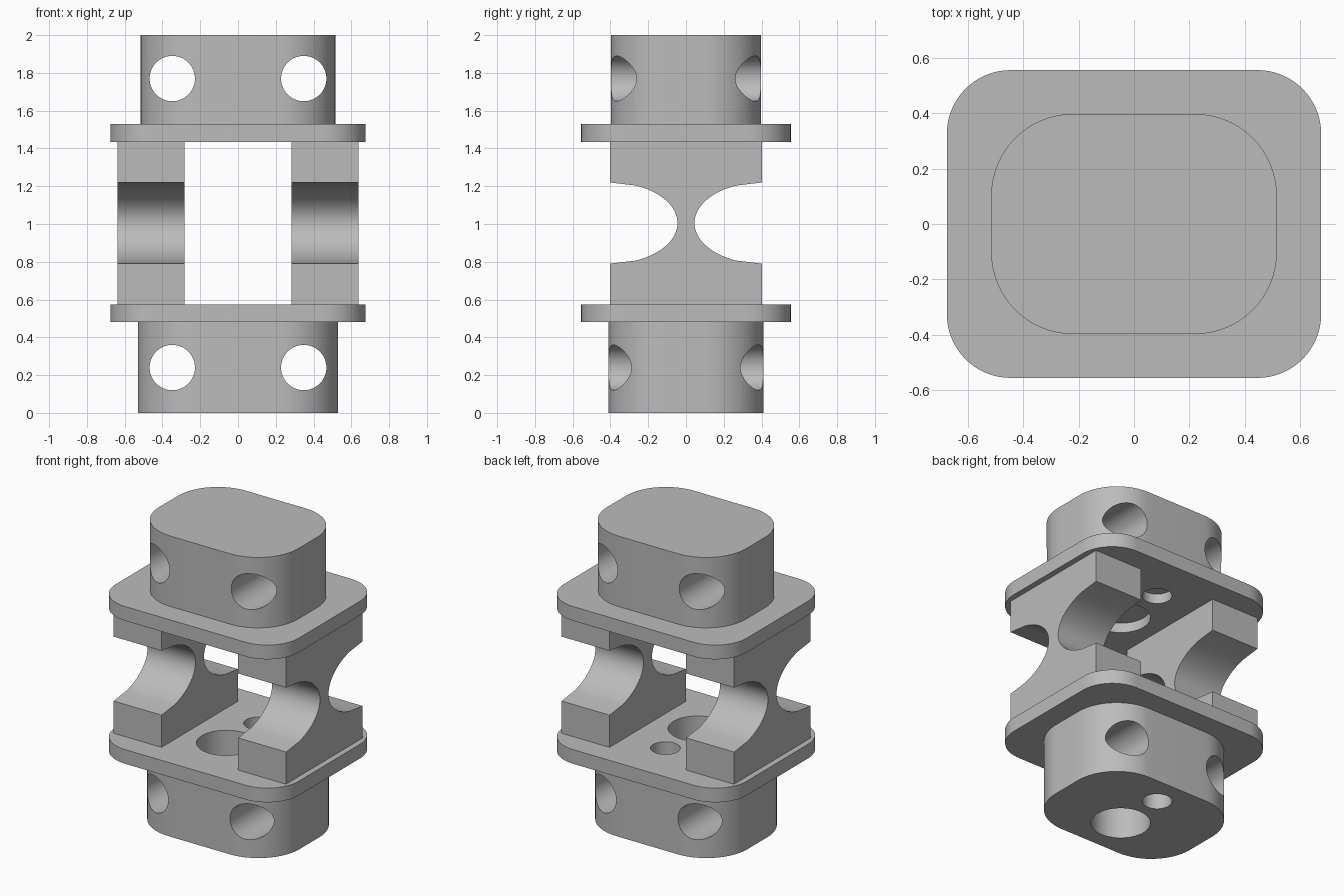
import bpy
import bmesh
from math import sin, cos, pi, radians
from mathutils import Matrix

cube = bpy.data.objects.get("Cube")
if cube:
    bpy.data.objects.remove(cube, do_unlink=True)

grey = bpy.data.materials.new("plain grey")
grey.use_nodes = True
COLOUR = (0.5, 0.5, 0.5, 1)
grey.diffuse_color = COLOUR
grey.node_tree.nodes["Principled BSDF"].inputs["Base Color"].default_value = COLOUR


def prism(name, outline, depth, matrix):
    """Extrude a 2D outline along local z, then place it."""
    bm = bmesh.new()
    face = bm.faces.new([bm.verts.new((u, v, 0)) for u, v in outline])
    top = bmesh.ops.extrude_face_region(bm, geom=[face])["geom"]
    verts = [v for v in top if isinstance(v, bmesh.types.BMVert)]
    bmesh.ops.translate(bm, verts=verts, vec=(0, 0, depth))
    bmesh.ops.transform(bm, matrix=matrix, verts=bm.verts)
    bmesh.ops.recalc_face_normals(bm, faces=bm.faces)
    mesh = bpy.data.meshes.new(name)
    bm.to_mesh(mesh)
    bm.free()
    mesh.materials.append(grey)
    ob = bpy.data.objects.new(name, mesh)
    bpy.context.collection.objects.link(ob)
    return ob


def rounded(hx, hy, r, steps=16):
    """Rounded rectangle outline, counter-clockwise."""
    points = []
    for q, (sx, sy) in enumerate([(1, 1), (-1, 1), (-1, -1), (1, -1)]):
        for i in range(steps + 1):
            a = (q + i / steps) * pi / 2
            points.append((sx * (hx - r) + r * cos(a), sy * (hy - r) + r * sin(a)))
    return points


def circle(r, n=64):
    return [(r * cos(2 * pi * i / n), r * sin(2 * pi * i / n)) for i in range(n)]


def drill(ob, r, matrix):
    """Cut a round hole along local z of the matrix."""
    cutter = prism("hole_cutter", circle(r), 3, matrix @ Matrix.Translation((0, 0, -1.5)))
    cutter.hide_render = True
    mod = ob.modifiers.new("hole", "BOOLEAN")
    mod.operation = "DIFFERENCE"
    mod.solver = "EXACT"
    mod.object = cutter
    bpy.context.view_layer.objects.active = ob
    bpy.ops.object.modifier_apply(modifier=mod.name)
    bpy.data.objects.remove(cutter, do_unlink=True)


def smooth(ob):
    bpy.ops.object.select_all(action="DESELECT")
    ob.select_set(True)
    bpy.context.view_layer.objects.active = ob
    bpy.ops.object.shade_smooth_by_angle(angle=radians(30))


def drill_bores(ob):
    drill(ob, 0.18, Matrix.Translation((0, -0.125, 0)))
    drill(ob, 0.09, Matrix.Translation((0, 0.217, 0)))


# Collars with two vertical bores and two cross holes
for name, hx, hy, r, z0, z1, hole_z in [
    ("lower_collar", 0.53, 0.41, 0.305, 0, 0.48, 0.24),
    ("upper_collar", 0.515, 0.397, 0.295, 1.53, 2, 1.77),
]:
    collar = prism(name, rounded(hx, hy, r), z1 - z0, Matrix.Translation((0, 0, z0)))
    drill_bores(collar)
    for x in (-0.348, 0.348):
        drill(collar, 0.12, Matrix.Translation((x, 0, hole_z)) @ Matrix.Rotation(pi / 2, 4, "X"))
    smooth(collar)

# Flange plates
for name, z0 in (("lower_flange", 0.48), ("upper_flange", 1.435)):
    flange = prism(name, rounded(0.675, 0.555, 0.23), 0.095, Matrix.Translation((0, 0, z0)))
    drill_bores(flange)
    smooth(flange)

# Waisted side webs: profile in y and z, extruded along x
HALF, MID, LOW, HIGH = 0.403, 1.005, 0.575, 1.435
angles = [0] + [radians(22.5 + 135 * i / 32) for i in range(33)] + [pi]
notch = [(HALF - 0.358 * sin(a), 0.215 * cos(a)) for a in angles]
profile = [(HALF, HIGH)] + [(y, MID + z) for y, z in notch] + [(HALF, LOW)]
profile += [(-HALF, LOW)] + [(-y, MID - z) for y, z in notch] + [(-HALF, HIGH)]
axes = Matrix(((0, 0, 1, 0), (1, 0, 0, 0), (0, 1, 0, 0), (0, 0, 0, 1)))
for name, x in (("left_web", 0.283), ("right_web", -0.637)):
    smooth(prism(name, profile, 0.354, Matrix.Translation((x, 0, 0)) @ axes))
